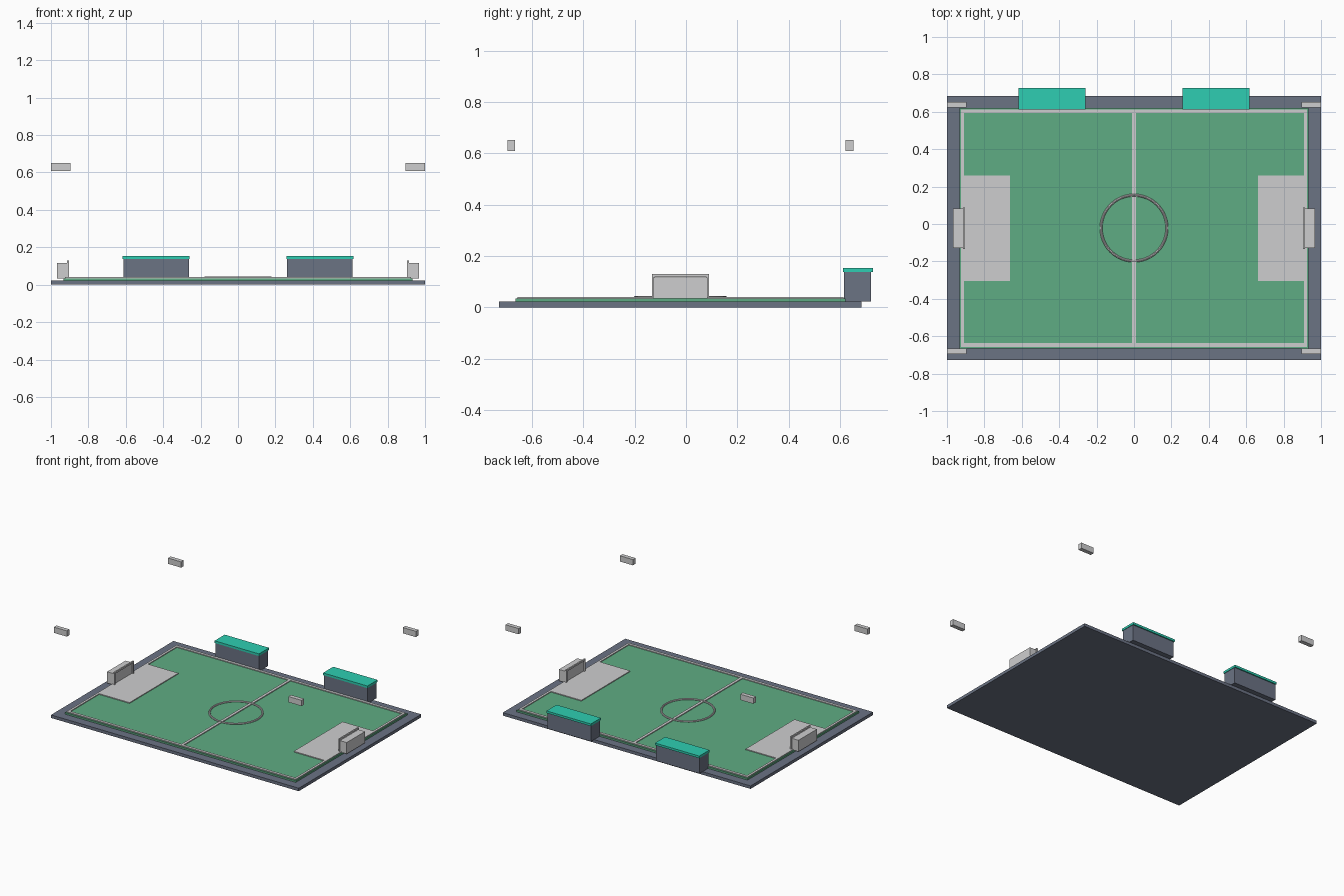
import bpy

if "Cube" in bpy.data.objects:
    bpy.data.objects.remove(bpy.data.objects["Cube"])

CY = -0.022  # centre of the field in y


def material(name, r, g, b):
    def lin(c):
        c /= 255
        return c / 12.92 if c <= 0.04045 else ((c + 0.055) / 1.055) ** 2.4
    m = bpy.data.materials.new(name)
    m.diffuse_color = (lin(r), lin(g), lin(b), 1)
    m.use_nodes = True
    m.node_tree.nodes["Principled BSDF"].inputs["Base Color"].default_value = m.diffuse_color
    return m


slate = material("slate grey", 107, 115, 132)
green = material("grass green", 95, 172, 131)
white = material("soft white", 206, 206, 207)
teal = material("teal", 46, 206, 178)


def box(name, mat, x, y, z):
    """Box from (min, max) ranges on each axis."""
    r = [sorted(v) for v in (x, y, z)]
    bpy.ops.mesh.primitive_cube_add(size=1, location=[(a + b) / 2 for a, b in r])
    o = bpy.context.object
    o.name = name
    o.scale = [b - a for a, b in r]
    bpy.ops.object.transform_apply(location=False, rotation=False, scale=True)
    o.data.materials.append(mat)
    return o


# ground slab and grass
box("base", slate, (-1, 1), (CY - 0.706, CY + 0.706), (0, 0.022))
box("grass", green, (-0.932, 0.932), (CY - 0.643, CY + 0.643), (0.022, 0.034))

# field markings
LINE = (0.034, 0.04)
for s, side in ((-1, "front"), (1, "back")):
    box(side + "_touch_line", white, (-0.925, 0.925),
        (CY + s * 0.615, CY + s * 0.635), LINE)
box("halfway_line", white, (-0.01, 0.01), (CY - 0.615, CY + 0.615), LINE)
bpy.ops.mesh.primitive_torus_add(major_radius=0.176, minor_radius=0.007,
                                 major_segments=48, minor_segments=8,
                                 location=(0, CY, 0.037))
circle = bpy.context.object
circle.name = "centre_circle"
circle.data.materials.append(white)
bpy.ops.object.shade_smooth_by_angle()

for s, side in ((-1, "left"), (1, "right")):
    box(side + "_goal_line", white, (s * 0.908, s * 0.925),
        (CY - 0.615, CY + 0.615), LINE)
    box(side + "_penalty_area", white, (s * 0.663, s * 0.908),
        (CY - 0.282, CY + 0.282), LINE)

    # goal: net block with posts and crossbar in front
    box(side + "_goal_net", white, (s * 0.913, s * 0.967),
        (CY - 0.106, CY + 0.106), (0.034, 0.117))
    for t, end in ((-1, "front"), (1, "back")):
        box(f"{side}_goal_{end}_post", white, (s * 0.903, s * 0.913),
            (CY + t * 0.101, CY + t * 0.111), (0.034, 0.118))
    box(side + "_goal_crossbar", white, (s * 0.903, s * 0.913),
        (CY - 0.111, CY + 0.111), (0.118, 0.13))

    # team shelter with overhanging roof
    box(side + "_shelter", slate, (s * 0.263, s * 0.613), (0.616, 0.72), (0.022, 0.138))
    box(side + "_shelter_roof", teal, (s * 0.259, s * 0.617), (0.611, 0.728), (0.138, 0.154))

    # floating floodlights over the corners
    for t, end in ((-1, "front"), (1, "back")):
        box(f"{side}_{end}_floodlight", white, (s * 0.895, s * 1.0),
            (CY + t * 0.644, CY + t * 0.674), (0.609, 0.651))
